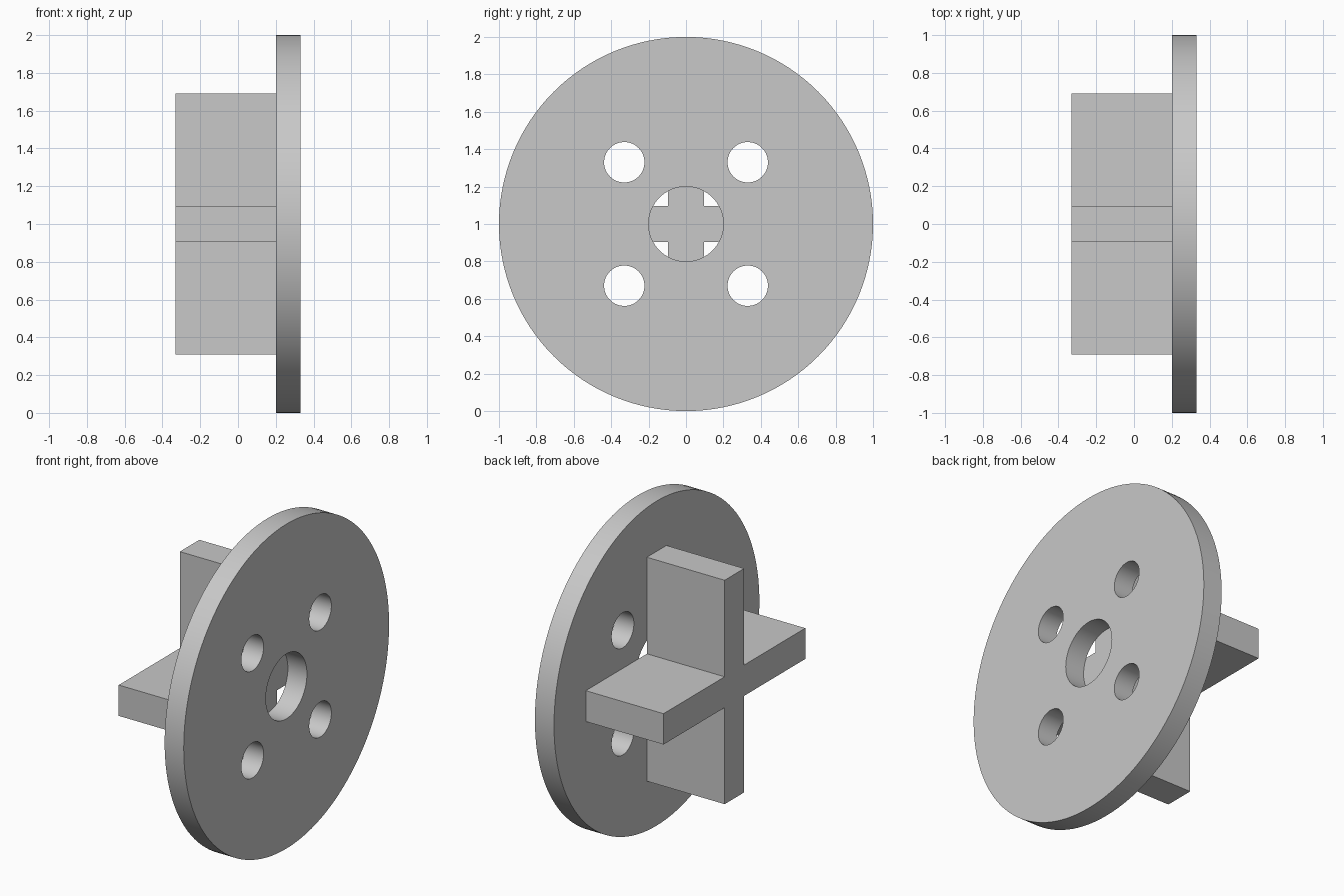
import bpy
import bmesh
from math import cos, sin, pi, radians

cube = bpy.data.objects.get("Cube")
if cube:
    bpy.data.objects.remove(cube, do_unlink=True)

CENTRE_Z = 1.0
BACK_X, JOINT_X, FACE_X = -0.33, 0.2, 0.33

grey = bpy.data.materials.new("light_grey")
grey.use_nodes = True
grey.diffuse_color = (0.58, 0.58, 0.58, 1)
grey.node_tree.nodes["Principled BSDF"].inputs["Base Color"].default_value = grey.diffuse_color


def circle(radius, u=0.0, v=0.0, sides=64):
    """Closed round outline."""
    return [(u + radius * cos(2 * pi * i / sides), v + radius * sin(2 * pi * i / sides))
            for i in range(sides)]


def cross(half_width, reach):
    """Plus-shaped outline, one arm repeated by quarter turns."""
    arm = [(half_width, half_width), (reach, half_width), (reach, -half_width)]
    points = []
    for turn in range(4):
        for a, b in reversed(arm):
            points.append((a, b))
        arm = [(-b, a) for a, b in arm]
    return points


def plate(name, outlines, x0, x1):
    """Fill the outlines (inner ones become holes) and extrude along x."""
    curve = bpy.data.curves.new(name, "CURVE")
    curve.dimensions = "2D"
    curve.fill_mode = "BOTH"
    curve.extrude = (x1 - x0) / 2
    for points in outlines:
        spline = curve.splines.new("POLY")
        spline.points.add(len(points) - 1)
        for target, (u, v) in zip(spline.points, points):
            target.co = (u, v, 0, 1)
        spline.use_cyclic_u = True
    obj = bpy.data.objects.new(name, curve)
    bpy.context.collection.objects.link(obj)
    obj.location = ((x0 + x1) / 2, 0, CENTRE_Z)
    obj.rotation_euler = (radians(90), 0, radians(90))

    # Turn into a clean closed mesh
    bpy.ops.object.select_all(action="DESELECT")
    obj.select_set(True)
    bpy.context.view_layer.objects.active = obj
    bpy.ops.object.convert(target="MESH")
    obj = bpy.context.view_layer.objects.active
    bm = bmesh.new()
    bm.from_mesh(obj.data)
    bmesh.ops.remove_doubles(bm, verts=bm.verts, dist=0.0001)
    bmesh.ops.recalc_face_normals(bm, faces=bm.faces)
    bm.to_mesh(obj.data)
    bm.free()
    obj.data.materials.clear()
    obj.data.materials.append(grey)
    bpy.ops.object.shade_smooth_by_angle(angle=radians(30))
    return obj


# Round disc with a centre bore and four bolt holes
bolt_holes = [circle(0.108, u, v) for u in (-0.33, 0.33) for v in (-0.33, 0.33)]
plate("disc", [circle(1.0, sides=128), circle(0.2)] + bolt_holes, JOINT_X, FACE_X)

# Cross-shaped hub behind the disc
plate("cross_hub", [cross(0.095, 0.69)], BACK_X, JOINT_X)
